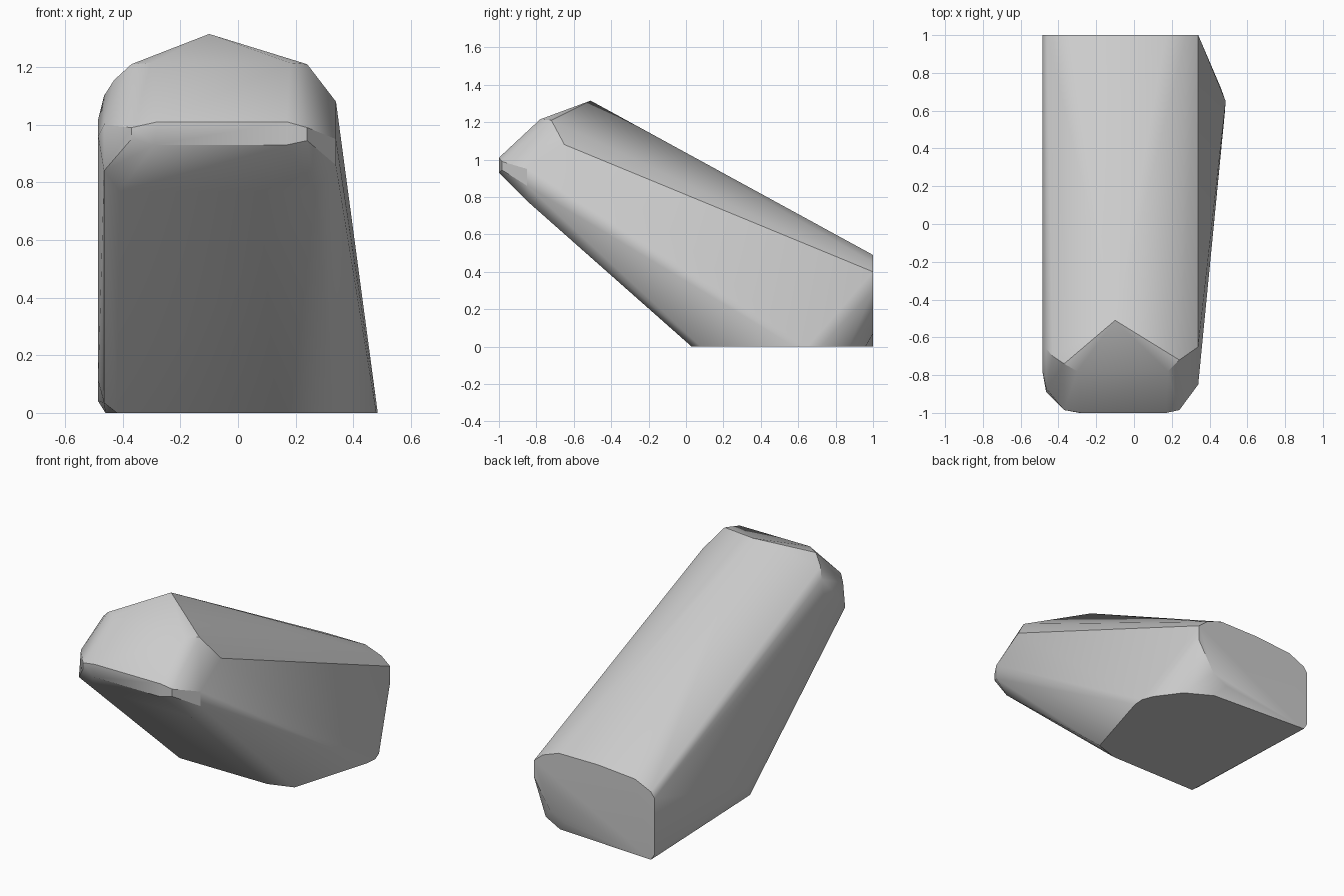
import bpy
import bmesh
import math

cube = bpy.data.objects.get("Cube")
if cube:
    bpy.data.objects.remove(cube, do_unlink=True)


def flat_material(name, colour):
    material = bpy.data.materials.new(name)
    material.use_nodes = True
    material.diffuse_color = colour
    shader = material.node_tree.nodes["Principled BSDF"]
    shader.inputs["Base Color"].default_value = colour
    return material


def on_plane(axis, level, outline):
    """Place a flat outline on the plane where the given axis equals level."""
    points = []
    for pair in outline:
        point = list(pair)
        point.insert("xyz".index(axis), level)
        points.append(tuple(point))
    return points


def hull_object(name, points, material, sharp_angle):
    """Wrap the outlines in one convex skin."""
    bm = bmesh.new()
    for point in points:
        bm.verts.new(point)
    result = bmesh.ops.convex_hull(bm, input=bm.verts[:])
    spare = set(result["geom_interior"] + result["geom_unused"])
    loose = [item for item in spare if isinstance(item, bmesh.types.BMVert)]
    bmesh.ops.delete(bm, geom=loose, context="VERTS")
    bmesh.ops.dissolve_limit(bm, angle_limit=math.radians(0.5),
                             verts=bm.verts[:], edges=bm.edges[:])
    bmesh.ops.recalc_face_normals(bm, faces=bm.faces[:])
    mesh = bpy.data.meshes.new(name)
    bm.to_mesh(mesh)
    bm.free()
    mesh.materials.append(material)
    obj = bpy.data.objects.new(name, mesh)
    bpy.context.collection.objects.link(obj)
    bpy.ops.object.select_all(action="DESELECT")
    obj.select_set(True)
    bpy.context.view_layer.objects.active = obj
    bpy.ops.object.shade_smooth_by_angle(angle=math.radians(sharp_angle))
    return obj


# Flat back end (x, z)
back_end = on_plane("y", 1, [
    (.34, .4), (.34, .3), (.23, .12), (.13, .07), (-.46, 0), (-.485, .04),
    (-.485, .385), (-.46, .42), (-.35, .47), (-.1, .49), (.17, .49), (.28, .45)])

# Narrow front tip (x, z)
front_tip = on_plane("y", -1, [(-.29, .93), (.17, .93), (.17, 1.01), (-.28, 1.01)])
front_tip += on_plane("y", -.985, [(-.37, .95), (-.37, .99), (.24, .945), (.24, .99)])

# Flat base (x, y)
base = on_plane("z", 0, [
    (-.42, .03), (.18, .03), (.33, .08), (.48, .58), (.485, .65),
    (.46, .72), (.35, .87), (.19, .96)])

# Straight left and right flanks (y, z)
right_flank = on_plane("x", -.485, [(-.78, .96), (-.65, 1.02), (.1, .11)])
right_flank += on_plane("x", -.465, [(-.89, .84), (-.87, 1), (-.66, 1.1), (.04, .035)])
left_flank = on_plane("x", .34, [(-.85, .86), (-.85, .95), (-.65, 1.08)])

# Soft bend on the underside (x, z)
under_bend = on_plane("y", -.84, [(-.41, .77), (.27, .77)])

# Peaked crown
crown = on_plane("y", -.78, [(-.3, 1.215), (.18, 1.215)])
crown += [(-.1, -.51, 1.315), (-.37, -.74, 1.21), (.24, -.72, 1.21), (-.43, -.7, 1.155)]

stone = flat_material("stone grey", (.6, .6, .6, 1))
hull_object("leaning_boulder",
            back_end + front_tip + base + right_flank + left_flank + under_bend + crown,
            stone, 30)
